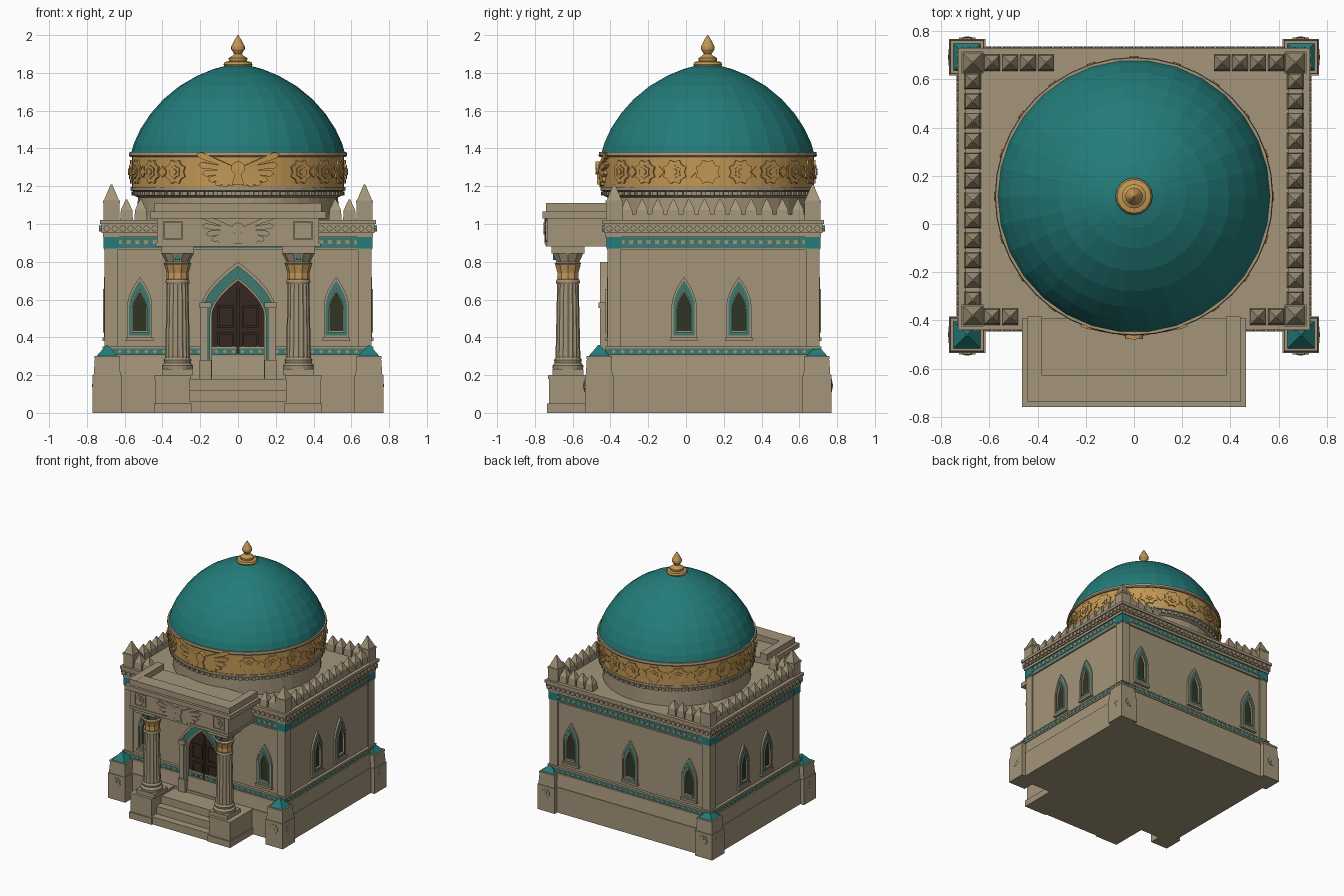
import bpy, bmesh, math

if "Cube" in bpy.data.objects:
    bpy.data.objects.remove(bpy.data.objects["Cube"])

def material(name, c):
    m = bpy.data.materials.new(name)
    m.diffuse_color = (*c, 1)
    m.use_nodes = True
    m.node_tree.nodes["Principled BSDF"].inputs["Base Color"].default_value = m.diffuse_color
    return m

STONE = material("tan_stone", (0.37, 0.30, 0.195))
TEAL = material("teal_dome_tile", (0.016, 0.20, 0.19))
TILE = material("muted_teal_tile", (0.045, 0.19, 0.165))
GOLD = material("gold", (0.54, 0.31, 0.09))
DOOR = material("dark_brown_wood", (0.035, 0.022, 0.014))
GLASS = material("dark_glass", (0.03, 0.035, 0.018))

def make(name, mat, build):
    bm = bmesh.new()
    build(bm)
    bmesh.ops.recalc_face_normals(bm, faces=bm.faces)
    me = bpy.data.meshes.new(name)
    bm.to_mesh(me)
    bm.free()
    me.materials.append(mat)
    ob = bpy.data.objects.new(name, me)
    bpy.context.collection.objects.link(ob)
    return ob

def skin(bm, loops, caps=True, closed=False):
    vs = [[bm.verts.new(p) for p in l] for l in loops]
    n = len(vs[0])
    pairs = list(zip(vs, vs[1:])) + ([(vs[-1], vs[0])] if closed else [])
    for a, b in pairs:
        for i in range(n):
            j = (i + 1) % n
            bm.faces.new((a[i], a[j], b[j], b[i]))
    if caps and not closed:
        bm.faces.new(vs[0][::-1])
        bm.faces.new(vs[-1])

def box(bm, x0, x1, y0, y1, z0, z1, t=0):
    # t insets the top, giving a frustum or pyramid
    q = lambda k, z: [(x0+k, y0+k, z), (x1-k, y0+k, z), (x1-k, y1-k, z), (x0+k, y1-k, z)]
    skin(bm, [q(0, z0), q(t, z1)])

def block(bm, cx, cy, h, z0, z1, t=0):
    box(bm, cx-h, cx+h, cy-h, cy+h, z0, z1, t)

def lathe(bm, prof, n, cx, cy, flute=0):
    skin(bm, [[(cx + r*(1-flute*(i % 2))*math.cos(2*math.pi*i/n),
                cy + r*(1-flute*(i % 2))*math.sin(2*math.pi*i/n), z) for i in range(n)]
              for r, z in prof])

def prism(bm, pts, d0, d1, f):
    skin(bm, [[f(u, v, d) for u, v in pts] for d in (d0, d1)])

def ring(bm, o, i, d0, d1, f):
    skin(bm, [[f(u, v, d) for u, v in p] for p, d in ((o, d0), (o, d1), (i, d1), (i, d0))], closed=True)

def rect(u, v, a, b):
    return [(u-a, v-b), (u+a, v-b), (u+a, v+b), (u-a, v+b)]

def arch(w, z0, zs, zt, c=0):
    # pointed arch outline
    side = [(w*(1-(k/6)**1.7), zs+(zt-zs)*k/6) for k in range(7)]
    pts = [(-w, z0), (w, z0)] + side + [(-u, v) for u, v in side[-2::-1]]
    return [(u+c, v) for u, v in pts]

def star(u, v, r, n=16, dip=0.78):
    return [(u + r*(1 if i % 2 else dip)*math.cos(2*math.pi*i/n),
             v + r*(1 if i % 2 else dip)*math.sin(2*math.pi*i/n)) for i in range(n)]

def rosette(bm, u, v, r, d, f):
    prism(bm, star(u, v, r), -0.01, d, f)
    prism(bm, star(u, v, r*0.55, 12), d, d*1.5, f)
    prism(bm, star(u, v, r*0.25, 8, 1), d, d*2, f)

def emblem(bm, v, s, d, f):
    # winged emblem: fanned feathers, disc and tail
    for m in (-1, 1):
        for k in range(7):
            a = math.radians(22 - 14*k)
            L, w = s*(1 - 0.1*k), s*0.07
            ca, sa = math.cos(a), math.sin(a)
            loc = [(0.05*s, -w*0.5), (L*0.9, -w), (L, 0), (L*0.9, w), (0.05*s, w*0.5)]
            prism(bm, [(m*(x*ca-y*sa), v+x*sa+y*ca) for x, y in loc], -0.01, d*(1-0.07*k), f)
    prism(bm, [(-0.04*s, v), (0.04*s, v), (0.13*s, v-0.32*s), (-0.13*s, v-0.32*s)], -0.01, d*1.1, f)
    prism(bm, star(0, v+0.05*s, 0.15*s, 12, 1), -0.01, d*1.4, f)

# wall planes: f(u along wall, v height, d outward)
XW, YF, YB, CY = 0.695, -0.405, 0.695, 0.115
front = lambda u, v, d: (u, YF-d, v)
back = lambda u, v, d: (u, YB+d, v)
right = lambda u, v, d: (XW+d, u, v)
left = lambda u, v, d: (-XW-d, u, v)
WALLS = [(front, -XW, XW), (back, -XW, XW), (right, YF, YB), (left, YF, YB)]
def slab(bm, g, z0, z1, t=0):
    box(bm, -XW-g, XW+g, YF-g, YB+g, z0, z1, t)

# base, walls, corner pilasters
def base(bm):
    slab(bm, 0.042, 0, 0.2)
    slab(bm, 0.036, 0.2, 0.295, 0.012)
    slab(bm, 0.03, 0.295, 0.308)
    slab(bm, 0.022, 0.342, 0.352)
make("plinth", STONE, base)
make("lower_tile_band", TILE, lambda bm: slab(bm, 0.02, 0.308, 0.342))
make("walls", STONE, lambda bm: slab(bm, 0, 0.3, 0.95))
CORNERS = [(sx, y) for sx in (-1, 1) for y in (YF+0.025, YB-0.025)]
make("corner_pilasters", STONE, lambda bm: [block(bm, s*(XW-0.025), y, 0.036, 0.35, 0.87) for s, y in CORNERS])
make("pilaster_tile_caps", TEAL, lambda bm: [block(bm, s*(XW-0.025), y, 0.041, 0.87, 0.93) for s, y in CORNERS])

# tile frieze with stone ornament
make("upper_tile_band", TILE, lambda bm: slab(bm, 0.01, 0.872, 0.935))
def band_ornament(bm):
    slab(bm, 0.014, 0.862, 0.873)
    for f, a, b in WALLS:
        n = int((b-a)/0.045)
        for i in range(n):
            u = a + (b-a)*(i+0.5)/n
            prism(bm, star(u, 0.904, 0.017, 8, 0.5), 0, 0.015, f)
            prism(bm, star(u, 0.325, 0.011, 4, 1), 0, 0.025, f)
make("band_ornament", STONE, band_ornament)

# cornice, roof, parapet
def cornice(bm):
    slab(bm, 0.02, 0.932, 0.952)
    slab(bm, 0.028, 0.952, 1.0)
    slab(bm, 0.036, 1.0, 1.022)
    for f, a, b in WALLS:
        n = int((b-a)/0.042)
        for i in range(n+1):
            prism(bm, star(a+(b-a)*i/n, 0.976, 0.017, 8, 1), 0.02, 0.04, f)
make("cornice", STONE, cornice)
def merlon(bm, x, y):
    block(bm, x, y, 0.034, 1.02, 1.075, 0.004)
    block(bm, x, y, 0.03, 1.075, 1.13, 0.026)
def parapet(bm):
    for s in (-1, 1):
        box(bm, s*0.67-0.03, s*0.67+0.03, -0.38, 0.67, 1.02, 1.05)
        for i in range(12):
            merlon(bm, s*0.67, -0.315 + 0.0825*i)
        for i in range(4):
            merlon(bm, s*(0.59 - 0.075*i), 0.67)
        for i in range(2):
            merlon(bm, s*(0.59 - 0.075*i), -0.385)
    for s, y in CORNERS:
        block(bm, s*0.67, y, 0.043, 1.02, 1.11)
        block(bm, s*0.67, y, 0.046, 1.11, 1.125)
        block(bm, s*0.67, y, 0.04, 1.125, 1.21, 0.036)
make("parapet", STONE, parapet)

# corner buttresses with tile pyramids
BUTT = [(s, y) for s in (-1, 1) for y in (-0.46, 0.693)]
def buttresses(bm):
    for s, y in BUTT:
        x = s*0.693
        block(bm, x, y, 0.076, 0, 0.2)
        block(bm, x, y, 0.071, 0.2, 0.285, 0.006)
        block(bm, x, y, 0.068, 0.285, 0.3)
        sy = -1 if y < 0 else 1
        rosette(bm, x, 0.145, 0.037, 0.006, lambda u, v, d: (u, y+sy*(0.076+d*0.8), v))
        rosette(bm, y, 0.145, 0.037, 0.005, lambda u, v, d: (s*(0.768+d*0.4), u, v))
make("corner_buttresses", STONE, buttresses)
make("buttress_caps", TEAL, lambda bm: [block(bm, s*0.693, y, 0.056, 0.3, 0.36, 0.052) for s, y in BUTT])

# windows: two in front, two on each side, three at the back
WIN = [(front, u) for u in (-0.52, 0.52)] + [(back, u) for u in (-0.52, 0, 0.52)]
WIN += [(f, u) for f in (left, right) for u in (-0.01, 0.28)]
def window_stone(bm):
    for f, u in WIN:
        ring(bm, arch(0.066, 0.395, 0.57, 0.72, u), arch(0.056, 0.41, 0.57, 0.70, u), -0.005, 0.014, f)
        ring(bm, arch(0.04, 0.425, 0.55, 0.655, u), arch(0.034, 0.435, 0.55, 0.64, u), -0.005, 0.02, f)
        prism(bm, rect(u, 0.39, 0.072, 0.009), -0.005, 0.022, f)
make("window_surrounds", STONE, window_stone)
make("window_tiles", TILE, lambda bm: [ring(bm, arch(0.056, 0.41, 0.57, 0.70, u),
     arch(0.04, 0.425, 0.55, 0.655, u), -0.005, 0.012, f) for f, u in WIN])
make("window_glass", GLASS, lambda bm: [prism(bm, arch(0.035, 0.435, 0.55, 0.64, u), -0.005, 0.003, f) for f, u in WIN])

# doorway
def portal(bm):
    ring(bm, arch(0.2, 0.18, 0.55, 0.80), arch(0.183, 0.18, 0.55, 0.775), -0.01, 0.05, front)
    ring(bm, arch(0.15, 0.18, 0.52, 0.715), arch(0.138, 0.18, 0.52, 0.70), -0.01, 0.05, front)
    for s in (-1, 1):
        prism(bm, rect(s*0.172, 0.23, 0.032, 0.05), -0.01, 0.06, front)
        prism(bm, rect(s*0.172, 0.57, 0.032, 0.015), -0.01, 0.058, front)
        prism(bm, rect(s*0.175, 0.42, 0.012, 0.14), -0.01, 0.048, front)
make("portal_surround", STONE, portal)
make("portal_tiles", TILE, lambda bm: ring(bm, arch(0.184, 0.18, 0.55, 0.776), arch(0.149, 0.18, 0.52, 0.714), -0.01, 0.042, front))
def doors(bm):
    prism(bm, arch(0.14, 0.18, 0.52, 0.70), -0.01, 0.012, front)
    for s in (-1, 1):
        for z, h in ((0.25, 0.045), (0.37, 0.055), (0.51, 0.06)):
            ring(bm, rect(s*0.066, z, 0.045, h), rect(s*0.066, z, 0.033, h-0.012), 0.01, 0.02, front)
    prism(bm, rect(0, 0.42, 0.008, 0.24), 0.01, 0.024, front)
make("double_door", DOOR, doors)

# porch: steps, pedestals, columns, entablature
def steps(bm):
    for k in range(3):
        box(bm, -0.27, 0.27, -0.725+0.06*k, -0.4, 0.06*k, 0.06*(k+1))
make("entry_steps", STONE, steps)
def pedestals(bm):
    for s in (-1, 1):
        for h, y, z0, z1 in ((0.1, -0.735, 0, 0.05), (0.092, -0.725, 0.05, 0.18), (0.097, -0.73, 0.18, 0.2)):
            box(bm, s*0.345-h, s*0.345+h, y, -0.42, z0, z1)
make("porch_pedestals", STONE, pedestals)
CX, CYL = 0.32, -0.625
def columns(bm):
    for s in (-1, 1):
        x = s*CX
        block(bm, x, CYL, 0.082, 0.2, 0.232)
        lathe(bm, [(0.08, 0.232), (0.082, 0.25), (0.07, 0.265), (0.074, 0.28), (0.064, 0.295)], 20, x, CYL)
        lathe(bm, [(0.066, 0.29), (0.057, 0.69)], 32, x, CYL, 0.08)
        lathe(bm, [(0.062, 0.685), (0.064, 0.695), (0.06, 0.705)], 20, x, CYL)
        lathe(bm, [(0.066, 0.782), (0.074, 0.79), (0.064, 0.80), (0.088, 0.85)], 20, x, CYL, 0.06)
        block(bm, x, CYL, 0.088, 0.845, 0.882)
make("porch_columns", STONE, columns)
make("column_gold_bands", GOLD, lambda bm: [lathe(bm, [(0.056, 0.70), (0.06, 0.715), (0.058, 0.74),
     (0.071, 0.784)], 20, s*CX, CYL, 0.06) for s in (-1, 1)])
make("capital_tiles", TILE, lambda bm: [prism(bm, star(s*CX, 0.822, 0.018, 8, 0.7), 0.02, 0.078,
     lambda u, v, d: (u, CYL-d, v)) for s in (-1, 1)])
def entablature(bm):
    box(bm, -0.43, 0.43, -0.735, -0.39, 0.88, 1.03)
    box(bm, -0.437, 0.437, -0.742, -0.39, 0.88, 0.9)
    box(bm, -0.465, 0.465, -0.76, -0.39, 1.03, 1.065)
    for s in (-1, 1):
        box(bm, s*0.412-0.03, s*0.412+0.03, -0.74, -0.385, 1.06, 1.11)
    box(bm, -0.442, 0.442, -0.74, -0.63, 1.06, 1.109)
    porch = lambda u, v, d: (u, -0.735-d, v)
    emblem(bm, 0.965, 0.215, 0.014, porch)
    for s in (-1, 1):
        ring(bm, rect(s*0.345, 0.965, 0.05, 0.05), rect(s*0.345, 0.965, 0.042, 0.042), -0.01, 0.008, porch)
        rosette(bm, s*0.345, 0.965, 0.036, 0.007, porch)
make("porch_entablature", STONE, entablature)

# drum, gold frieze, dome, finial
R = 0.56
drum_map = lambda u, v, d: ((R+d)*math.sin(u/R), CY-(R+d)*math.cos(u/R), v)
def drum(bm):
    lathe(bm, [(0.535, 1.01), (0.53, 1.14), (0.55, 1.15), (0.552, 1.172), (0.568, 1.178), (0.568, 1.196)], 40, 0, CY)
    lathe(bm, [(0.572, 1.355), (0.578, 1.362), (0.575, 1.38)], 40, 0, CY)
    for i in range(72):
        prism(bm, rect(2*math.pi*R*i/72, 1.161, 0.014, 0.011), -0.02, 0.004, drum_map)
make("drum", STONE, drum)
def frieze(bm):
    lathe(bm, [(0.562, 1.19), (0.562, 1.358)], 60, 0, CY)
    for i in range(2, 19):
        rosette(bm, 2*math.pi*R*i/20, 1.276, 0.068, 0.011, drum_map)
    for i in range(20):
        if 2 <= i <= 17:
            prism(bm, star(2*math.pi*R*(i+0.5)/20, 1.276, 0.03, 4, 1), -0.01, 0.008, drum_map)
    emblem(bm, 1.285, 0.235, 0.024, drum_map)
make("gold_frieze", GOLD, frieze)
make("dome", TEAL, lambda bm: lathe(bm, [(0.566, 1.375), (0.55, 1.43), (0.515, 1.505), (0.462, 1.585), (0.395, 1.66),
     (0.31, 1.73), (0.215, 1.785), (0.13, 1.82), (0.05, 1.842)], 30, 0, CY))
make("finial", GOLD, lambda bm: lathe(bm, [(0.07, 1.832), (0.077, 1.845), (0.07, 1.858), (0.048, 1.862), (0.05, 1.878),
     (0.03, 1.89), (0.02, 1.9), (0.036, 1.925), (0.036, 1.94), (0.018, 1.975), (0.002, 2.0)], 16, 0, CY))
